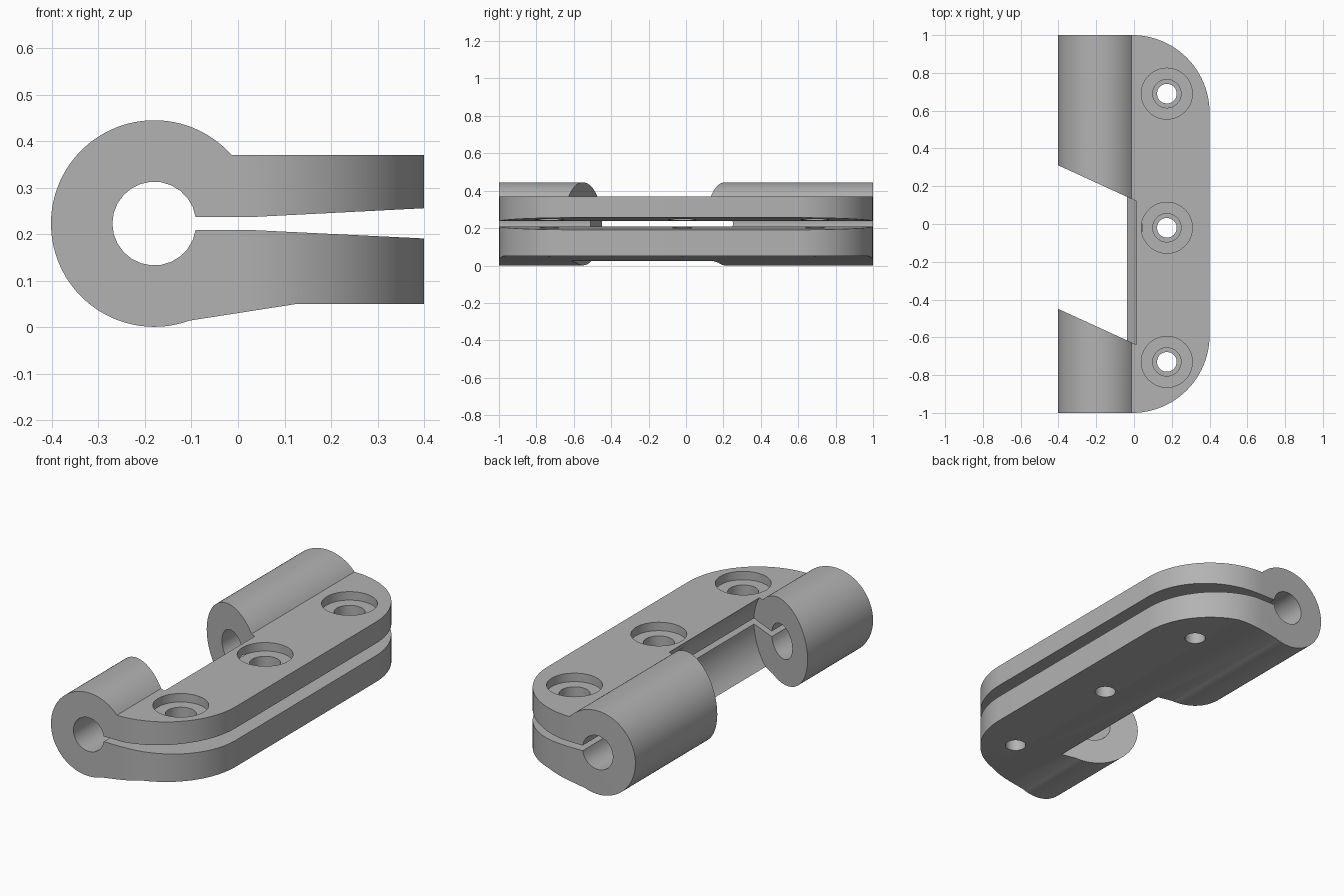
import bpy, bmesh
from math import cos, sin, radians
from mathutils import Vector

cube = bpy.data.objects.get("Cube")
if cube:
    bpy.data.objects.remove(cube)

metal = bpy.data.materials.new("plain grey")
metal.use_nodes = True
grey = (0.45, 0.45, 0.45, 1)
metal.diffuse_color = grey
metal.node_tree.nodes["Principled BSDF"].inputs["Base Color"].default_value = grey

AXIS_X, AXIS_Z = -0.18, 0.223      # centre line of the tube


def arc(cx, cy, r, start, end, steps):
    angles = [radians(start + (end - start) * i / steps) for i in range(steps + 1)]
    return [(cx + r * cos(a), cy + r * sin(a)) for a in angles]


def prism(name, points, depth):
    """Extrude a closed outline of 3D points along a vector."""
    bm = bmesh.new()
    face = bm.faces.new([bm.verts.new(p) for p in points])
    out = bmesh.ops.extrude_face_region(bm, geom=[face], use_keep_orig=True)
    moved = [g for g in out["geom"] if isinstance(g, bmesh.types.BMVert)]
    bmesh.ops.translate(bm, verts=moved, vec=Vector(depth))
    bmesh.ops.recalc_face_normals(bm, faces=bm.faces)
    mesh = bpy.data.meshes.new(name)
    bm.to_mesh(mesh)
    bm.free()
    mesh.materials.append(metal)
    obj = bpy.data.objects.new(name, mesh)
    bpy.context.collection.objects.link(obj)
    return obj


def combine(target, cutter, operation):
    """Apply a boolean and discard the helper."""
    cutter.hide_render = True
    mod = target.modifiers.new(cutter.name, "BOOLEAN")
    mod.operation, mod.solver, mod.object = operation, "EXACT", cutter
    bpy.context.view_layer.objects.active = target
    bpy.ops.object.modifier_apply(modifier=mod.name)
    bpy.data.objects.remove(cutter)


# Clamp section: round tube with a split bore and two flared jaws
section = arc(AXIS_X, AXIS_Z, 0.222, 41.5, 290, 72)
section += [(0.125, 0.05), (0.5, 0.05), (0.5, 0.186), (0.03, 0.209)]
section += arc(AXIS_X, AXIS_Z, 0.09, 351, 9, 24)
section += [(0.03, 0.237), (0.5, 0.261), (0.5, 0.37)]
clamp = prism("clamp_body", [(x, -1.1, z) for x, z in section], (0, 2.2, 0))

# Plan outline with two rounded outer corners
plan = [(-0.5, -1)] + arc(-0.01, -0.59, 0.41, -90, 0, 24)
plan += arc(-0.01, 0.59, 0.41, 0, 90, 24) + [(-0.5, 1)]
combine(clamp, prism("plan_outline", [(x, y, -0.1) for x, y in plan], (0, 0, 1)), "INTERSECT")

# Slanted gap through the tube
gap = [(x, -0.45 - 0.458 * (x + 0.4), z)
       for x, z in arc(AXIS_X, AXIS_Z, 0.244, 0, 355, 71)]
combine(clamp, prism("tube_gap", gap, (0, 0.76, 0)), "DIFFERENCE")

# Counterbored screw holes: head seat, clearance hole, narrow lower hole
for y in (0.69, -0.02, -0.73):
    for radius, bottom in ((0.135, 0.325), (0.075, 0.223), (0.052, -0.1)):
        ring = arc(0.174, y, radius, 0, 352.5, 47)
        hole = prism("screw_hole", [(px, py, bottom) for px, py in ring], (0, 0, 0.5 - bottom))
        combine(clamp, hole, "DIFFERENCE")

# Smooth curved walls, crisp edges
bpy.ops.object.select_all(action="DESELECT")
clamp.select_set(True)
bpy.context.view_layer.objects.active = clamp
bpy.ops.object.shade_smooth_by_angle(angle=radians(30))
